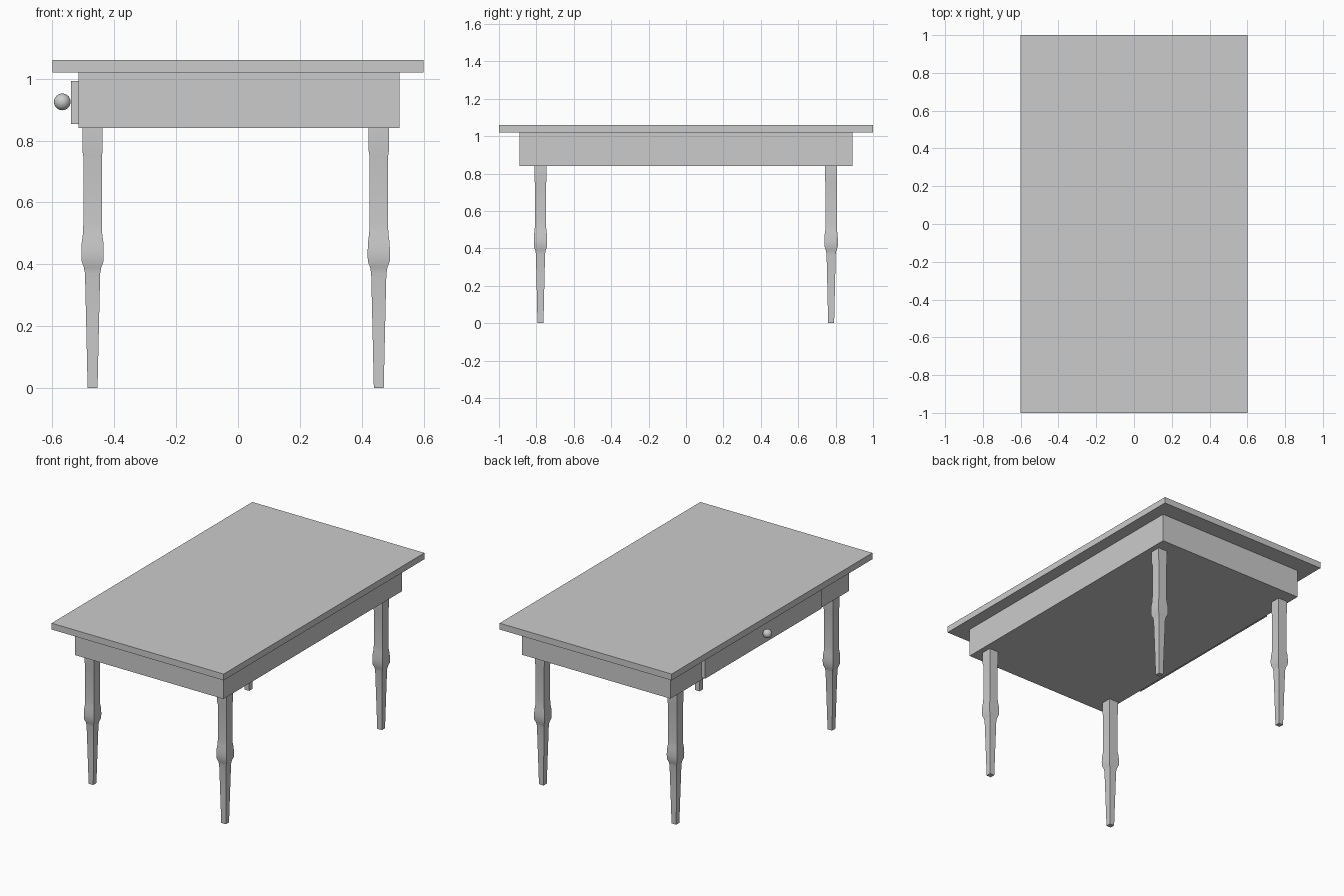
import bpy, bmesh, math

if "Cube" in bpy.data.objects:
    bpy.data.objects.remove(bpy.data.objects["Cube"])


def box(name, lo, hi):
    size = [b - a for a, b in zip(lo, hi)]
    mid = [(a + b) / 2 for a, b in zip(lo, hi)]
    bpy.ops.mesh.primitive_cube_add(size=1, location=mid)
    ob = bpy.context.object
    ob.name = name
    ob.scale = size
    bpy.ops.object.transform_apply(location=False, rotation=False, scale=True)
    return ob


# square leg: (height, half width) from foot to apron
LEG = [(0, .016), (.2, .0205), (.37, .0245), (.39, .028), (.41, .0355),
       (.44, .036), (.47, .035), (.50, .031), (.53, .030), (.75, .030),
       (.765, .0325), (.845, .0325)]


def leg(name, x, y):
    bm = bmesh.new()
    rings = [[bm.verts.new((sx * r, sy * r, z))
              for sx, sy in ((-1, -1), (1, -1), (1, 1), (-1, 1))] for z, r in LEG]
    for a, b in zip(rings, rings[1:]):
        for i in range(4):
            j = (i + 1) % 4
            bm.faces.new((a[i], a[j], b[j], b[i]))
    bm.faces.new(rings[0][::-1])
    bm.faces.new(rings[-1])
    mesh = bpy.data.meshes.new(name)
    bm.to_mesh(mesh)
    bm.free()
    ob = bpy.data.objects.new(name, mesh)
    ob.location = (x, y, 0)
    bpy.context.collection.objects.link(ob)
    bpy.ops.object.select_all(action='DESELECT')
    ob.select_set(True)
    bpy.context.view_layer.objects.active = ob
    bpy.ops.object.shade_smooth_by_angle(angle=math.radians(30))


# top board, apron and drawer front on the left side
box("table_top", (-.6, -1, 1.02), (.6, 1, 1.06))
box("apron", (-.515, -.89, .84), (.522, .89, 1.02))
box("drawer_front", (-.54, -.58, .854), (-.515, .58, .992))

# drawer knob
bpy.ops.mesh.primitive_uv_sphere_add(segments=32, ring_count=16, radius=.027,
                                     location=(-.568, 0, .925))
bpy.context.object.name = "drawer_knob"
bpy.ops.object.shade_smooth()

# four legs
for side, x in (("left", -.47), ("right", .455)):
    for end, y in (("front", -.778), ("back", .776)):
        leg(f"{end}_{side}_leg", x, y)
